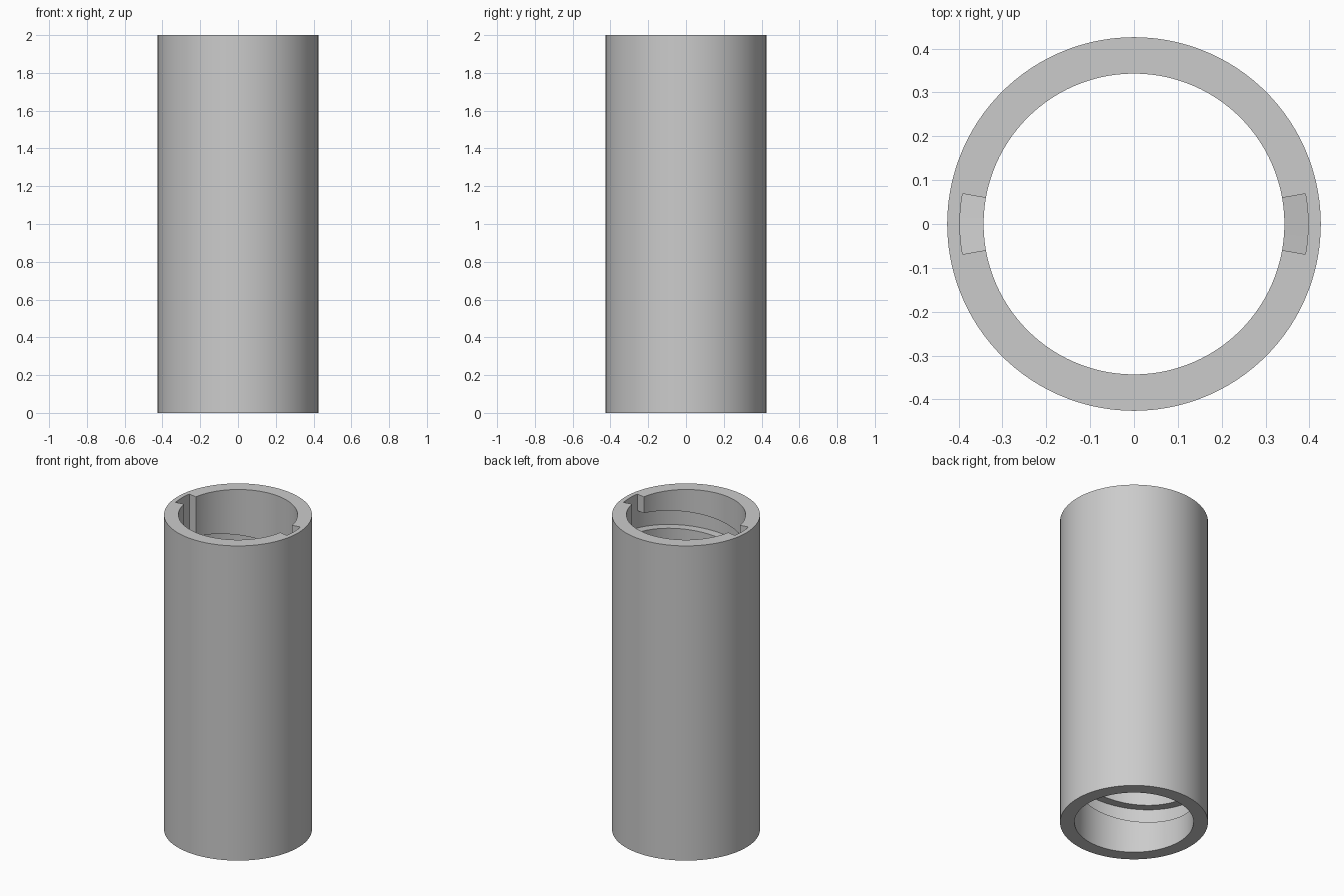
import bpy, bmesh
from math import sin, cos, radians, pi

OUTER, BORE, GROOVE = 0.426, 0.343, 0.397   # radii
HEIGHT, LEAD, WIDTH = 2.0, 0.296, 0.112     # tube height, groove lead and width
TURN = 108                                  # steps in one turn
END = 624                                   # step where the groove stops
SLOTS = ((0, 6), (54, 60))                  # steps where each entry slot starts and ends

cube = bpy.data.objects.get("Cube")
if cube:
    bpy.data.objects.remove(cube, do_unlink=True)

grey = bpy.data.materials.new("plain_grey")
grey.use_nodes = True
colour = (0.6, 0.6, 0.6, 1)
grey.diffuse_color = colour
grey.node_tree.nodes["Principled BSDF"].inputs["Base Color"].default_value = colour

bm = bmesh.new()


def angle(step):
    return radians(10) - 2 * pi * step / TURN


def top(step):
    return 1.904 + LEAD * angle(step) / (2 * pi)


def floor(step):
    return top(step) - WIDTH


def ceiling(step):
    return HEIGHT


def base(step):
    return 0


def next_top(step):
    return top(step + TURN)


def vert(step, radius, z):
    a = angle(step)
    return bm.verts.new((radius * cos(a), radius * sin(a), z))


def band(step, *profile):
    """Join successive (radius, height function) points across one step."""
    for (r0, z0), (r1, z1) in zip(profile, profile[1:]):
        n = step + 1
        bm.faces.new((vert(step, r0, z0(step)), vert(step, r1, z1(step)),
                      vert(n, r1, z1(n)), vert(n, r0, z0(n))))


def end_wall(step, low, high, flip):
    """Radial wall closing the side of a slot or the end of the groove."""
    corners = [vert(step, r, z) for r, z in
               ((BORE, low), (GROOVE, low), (GROOVE, high), (BORE, high))]
    bm.faces.new(corners[::-1] if flip else corners)


# Outer wall, rims and the bore above the first turn
for i in range(TURN):
    in_slot = any(a <= i < b for a, b in SLOTS)
    band(i, (BORE, base), (OUTER, base), (OUTER, ceiling))
    if in_slot:
        band(i, (OUTER, ceiling), (GROOVE, ceiling), (GROOVE, top))
    else:
        band(i, (OUTER, ceiling), (BORE, ceiling), (BORE, top), (GROOVE, top))

# Helical groove, with the bore wall below each turn
for i in range(END):
    if i >= TURN:
        band(i, (BORE, top), (GROOVE, top))
    below = next_top if i + TURN < END else base
    band(i, (GROOVE, top), (GROOVE, floor), (BORE, floor), (BORE, below))

# Slot sides and groove ends
end_wall(0, floor(0), HEIGHT, False)
end_wall(6, top(6), HEIGHT, True)
end_wall(54, top(54), HEIGHT, False)
end_wall(60, top(60), HEIGHT, True)
end_wall(END, floor(END), top(END), True)

bmesh.ops.remove_doubles(bm, verts=bm.verts, dist=0.0001)
mesh = bpy.data.meshes.new("grooved_tube")
bm.to_mesh(mesh)
bm.free()
mesh.materials.append(grey)
tube = bpy.data.objects.new("grooved_tube", mesh)
bpy.context.collection.objects.link(tube)

bpy.ops.object.select_all(action="DESELECT")
bpy.context.view_layer.objects.active = tube
tube.select_set(True)
bpy.ops.object.shade_smooth_by_angle(angle=radians(30))
